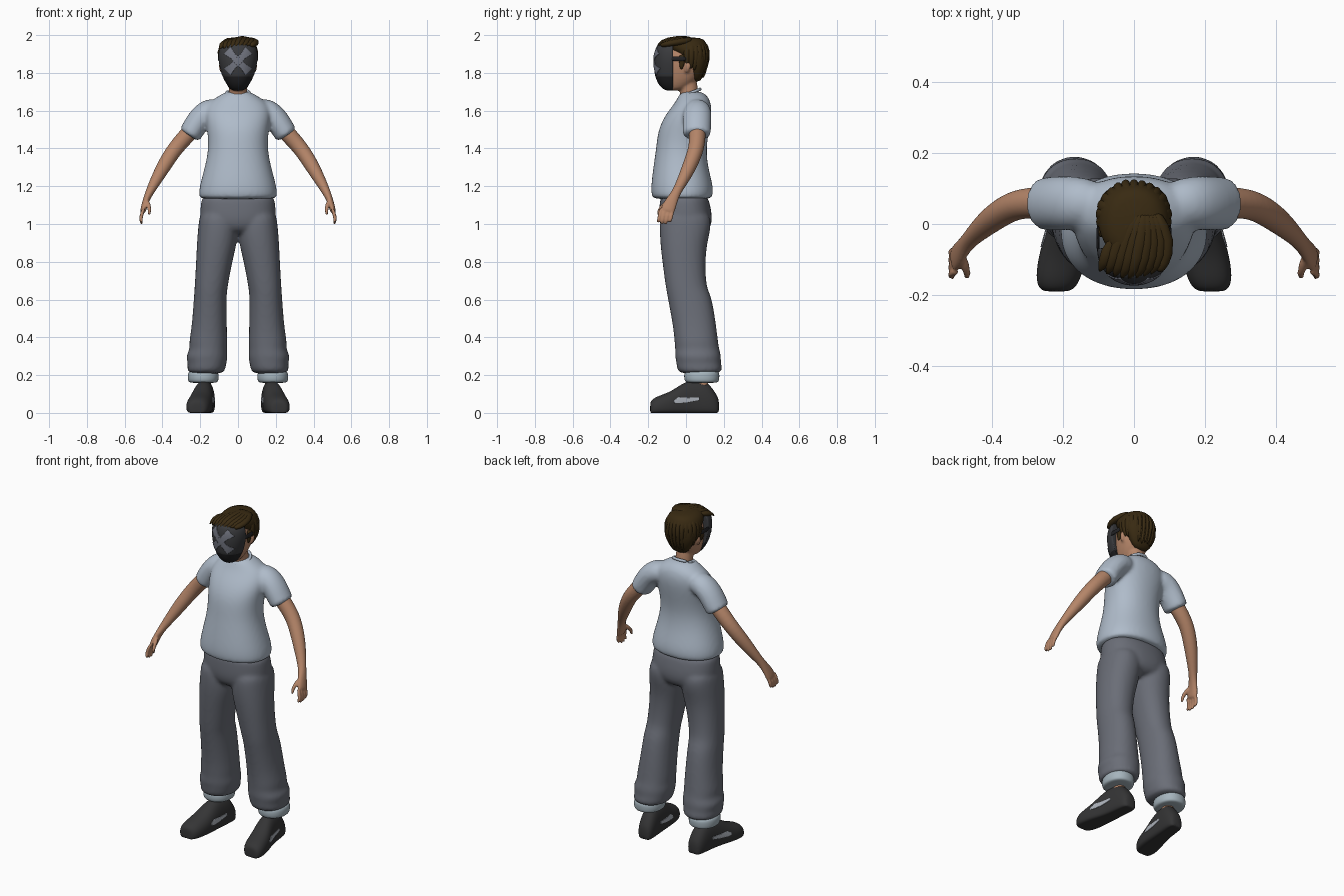
import bpy, bmesh, math, random
from mathutils import Vector

if "Cube" in bpy.data.objects:
    bpy.data.objects.remove(bpy.data.objects["Cube"])
random.seed(4)


def material(name, r, g, b):
    m = bpy.data.materials.new(name)
    m.use_nodes = True
    m.diffuse_color = (r, g, b, 1)
    node = next(n for n in m.node_tree.nodes if n.type == 'BSDF_PRINCIPLED')
    node.inputs["Base Color"].default_value = (r, g, b, 1)
    node.inputs["Roughness"].default_value = 0.8
    return m


SHIRT = material("pale_blue_cotton", .43, .50, .59)
PANTS = material("slate_grey_cloth", .145, .155, .185)
CUFF = material("pale_cuff", .38, .46, .51)
SKIN = material("skin", .46, .235, .14)
HAIR = material("dark_brown_hair", .04, .023, .006)
SHOE = material("charcoal_shoe", .035, .035, .036)
PANEL = material("light_grey_panel", .42, .45, .50)
MASK = material("dark_grey_mask", .042, .043, .047)
CHIN = material("black_mask", .016, .016, .018)
CROSS = material("grey_cross", .17, .18, .22)


# ---- helpers ----
def loft(bm, rings, sides=16, power=2.0):
    """Skin rings given as (centre, half axis u, half axis v) into a closed body."""
    loops = []
    for c, u, v in rings:
        loop = []
        for i in range(sides):
            a = math.tau * i / sides
            cs, sn = math.cos(a), math.sin(a)
            k = (abs(cs) ** power + abs(sn) ** power) ** (-1 / power)
            loop.append(bm.verts.new(c + u * cs * k + v * sn * k))
        loops.append(loop)
    for a, b in zip(loops, loops[1:]):
        for i in range(sides):
            j = (i + 1) % sides
            bm.faces.new((a[i], a[j], b[j], b[i]))
    bm.faces.new(loops[0])
    bm.faces.new(loops[-1])


def stack(bm, rows, side=1, power=2.3):
    """Horizontal rings from rows of (z, x0, x1, y0, y1)."""
    loft(bm, [(Vector((side * (x0 + x1) / 2, (y0 + y1) / 2, z)),
               Vector(((x1 - x0) / 2, 0, 0)), Vector((0, (y1 - y0) / 2, 0)))
              for z, x0, x1, y0, y1 in rows], power=power)


def tube(bm, points, side=1, sides=12):
    """Rings across a path of (x, y, z, half depth, half width)."""
    path = [Vector((side * p[0], p[1], p[2])) for p in points]
    rings = []
    for i, p in enumerate(points):
        t = (path[min(i + 1, len(path) - 1)] - path[max(i - 1, 0)]).normalized()
        ref = Vector((0, 1, 0)) if abs(t.y) < .8 else Vector((1, 0, 0))
        u = (ref - t * ref.dot(t)).normalized()
        rings.append((path[i], u * p[3], t.cross(u) * p[-1]))
    loft(bm, rings, sides)


def finish(bm, name, mat, voxel=0, levels=2):
    bmesh.ops.recalc_face_normals(bm, faces=bm.faces)
    me = bpy.data.meshes.new(name)
    bm.to_mesh(me)
    bm.free()
    me.materials.append(mat)
    for p in me.polygons:
        p.use_smooth = True
    ob = bpy.data.objects.new(name, me)
    bpy.context.collection.objects.link(ob)
    if levels:
        sub = ob.modifiers.new("round", 'SUBSURF')
        sub.levels = sub.render_levels = levels
    if voxel:
        rm = ob.modifiers.new("merge", 'REMESH')
        rm.mode, rm.voxel_size, rm.use_smooth_shade = 'VOXEL', voxel, True
        sm = ob.modifiers.new("relax", 'SMOOTH')
        sm.factor, sm.iterations = .5, 4
    return ob


def plate(name, mat, target, corners):
    """Thin strip from pairs of points, laid onto a target surface."""
    bm = bmesh.new()
    pairs = [[bm.verts.new(p) for p in pair] for pair in corners]
    for (a, b), (c, d) in zip(pairs, pairs[1:]):
        bm.faces.new((a, b, d, c))
    ob = finish(bm, name, mat, levels=0)
    sub = ob.modifiers.new("divide", 'SUBSURF')
    sub.subdivision_type = 'SIMPLE'
    sub.levels = sub.render_levels = 4
    wrap = ob.modifiers.new("lay", 'SHRINKWRAP')
    wrap.wrap_method, wrap.target = 'PROJECT', target
    wrap.use_project_x = target.name.endswith("shoe")
    wrap.use_project_y = not wrap.use_project_x
    wrap.use_negative_direction = wrap.use_positive_direction = True
    thick = ob.modifiers.new("thickness", 'SOLIDIFY')
    thick.thickness, thick.offset = .006, 0


SIDES = ((1, "left"), (-1, "right"))

# ---- shirt: torso and both sleeves merged ----
bm = bmesh.new()
torso = [(1.13, .2, -.17, .13), (1.145, .212, -.185, .145), (1.2, .207, -.188, .147),
         (1.3, .178, -.175, .118), (1.4, .157, -.16, .108), (1.5, .165, -.15, .125),
         (1.58, .18, -.11, .138), (1.64, .165, -.06, .135), (1.68, .1, -.04, .115),
         (1.705, .058, -.02, .075)]
stack(bm, [(z, -w, w, y0, y1) for z, w, y0, y1 in torso])
for s, _ in SIDES:
    tube(bm, [(.08, .06, 1.61, .06), (.16, .06, 1.6, .078, .07), (.205, .058, 1.555, .08, .068),
              (.245, .057, 1.49, .078, .064), (.256, .057, 1.474, .077, .063),
              (.26, .057, 1.468, .06, .05)], s)
finish(bm, "shirt", SHIRT, .011)
bm = bmesh.new()
collar = []
for i in range(25):
    a = math.tau * i / 24
    collar.append((.06 * math.sin(a), .02 - .055 * math.cos(a), 1.692 - .022 * math.cos(a), .009))
tube(bm, collar, sides=8)
finish(bm, "collar", SHIRT, levels=1)

# ---- trousers: hips and both legs merged ----
bm = bmesh.new()
hips = [(1.16, .19, -.135, .11), (1.12, .198, -.14, .125), (1.05, .204, -.145, .14),
        (.99, .2, -.14, .138), (.94, .15, -.1, .1)]
stack(bm, [(z, -w, w, y0, y1) for z, w, y0, y1 in hips], power=2.5)
leg = [(1.08, .02, .2, -.13, .12), (1.0, -.005, .211, -.143, .14), (.9, .003, .219, -.138, .113),
       (.8, .03, .223, -.127, .103), (.66, .055, .231, -.108, .108), (.62, .06, .234, -.1, .138),
       (.45, .058, .246, -.068, .163), (.37, .055, .262, -.062, .172), (.335, .058, .255, -.058, .178),
       (.3, .052, .28, -.06, .188), (.265, .06, .265, -.052, .185), (.23, .065, .272, -.05, .196),
       (.205, .08, .26, -.03, .18)]
for s, _ in SIDES:
    stack(bm, leg, s)
finish(bm, "trousers", PANTS, .011)

shoe_rows = [(-.19, .218, .03, .05), (-.183, .217, .05, .07), (-.15, .212, .066, .09),
             (-.08, .2, .067, .112), (-.01, .186, .058, .165), (.05, .178, .053, .178),
             (.11, .172, .052, .17), (.155, .168, .046, .11), (.176, .166, .03, .07)]
for s, tag in SIDES:
    # ---- turned-up cuff, ankle and shoe ----
    bm = bmesh.new()
    stack(bm, [(.158, .118, .25, .01, .16), (.165, .104, .266, -.008, .176),
               (.19, .1, .268, -.012, .178), (.215, .103, .266, -.01, .178),
               (.226, .12, .25, .01, .16)], s)
    finish(bm, tag + "_cuff", CUFF)
    bm = bmesh.new()
    stack(bm, [(.1, .14, .21, .04, .12), (.2, .14, .21, .04, .12)], s)
    finish(bm, tag + "_ankle", SKIN)
    bm = bmesh.new()
    loft(bm, [(Vector((s * x, y, h * .35)), Vector((w, 0, 0)), Vector((0, 0, h * .65)))
              for y, x, w, h in shoe_rows], power=2.4)
    for v in bm.verts:
        v.co.z = max(v.co.z, 0)
    shoe = finish(bm, tag + "_shoe", SHOE)
    for label, x in (("outer", .4), ("inner", 0)):
        plate(f"{tag}_{label}_shoe_panel", PANEL, shoe,
              [((s * x, y, z - h), (s * x, y, z + h)) for y, z, h in
               ((-.065, .06, .006), (-.04, .067, .016), (.01, .068, .012), (.07, .075, .007))])

    # ---- arm, palm and fingers merged ----
    bm = bmesh.new()
    tube(bm, [(.19, .06, 1.56, .045), (.26, .06, 1.48, .047), (.33, .058, 1.405, .043),
              (.385, .025, 1.32, .041), (.43, -.012, 1.24, .033), (.468, -.05, 1.17, .023),
              (.487, -.075, 1.125, .033, .018), (.5, -.095, 1.08, .04, .017),
              (.505, -.1, 1.06, .037, .014)], s)
    for i in range(4):
        y, dz = -.07 - .021 * i, (.012, 0, 0, .01)[i]
        tube(bm, [(.498, y, 1.085, .011), (.512, y - .006, 1.045, .011),
                  (.515, y - .012, 1.02, .01), (.507, y - .018, .997 + dz, .008)], s, 8)
    tube(bm, [(.485, -.085, 1.125, .014), (.473, -.12, 1.1, .013),
              (.468, -.142, 1.075, .011), (.47, -.15, 1.045, .008)], s, 8)
    finish(bm, tag + "_arm", SKIN, .005)

# ---- neck, head and ears ----
bm = bmesh.new()
tube(bm, [(0, .03, 1.62, .055), (0, .015, 1.7, .05), (0, .005, 1.8, .05)])
head = [(1.705, .035, -.09, -.03), (1.725, .055, -.105, .02), (1.77, .075, -.115, .07),
        (1.83, .087, -.12, .095), (1.9, .09, -.11, .1), (1.96, .06, -.07, .06)]
stack(bm, [(z, -w, w, y0, y1) for z, w, y0, y1 in head])
for s, _ in SIDES:
    tube(bm, [(.083, .0, 1.8, .01), (.092, .008, 1.82, .017, .009), (.094, .012, 1.845, .018, .009),
              (.086, .01, 1.86, .01)], s, 8)
finish(bm, "head", SKIN, .007)

# ---- hair: cap plus swept locks ----
bm = bmesh.new()
cap = [(1.75, .04, .035, .075), (1.8, .076, .02, .1), (1.85, .096, .005, .116),
       (1.89, .103, -.04, .12), (1.93, .105, -.1, .118), (1.965, .092, -.105, .108),
       (1.99, .06, -.07, .08)]
stack(bm, [(z, -w, w, y0, y1) for z, w, y0, y1 in cap])
for i in range(9):      # fringe swept to one side
    t = i / 8
    x = -.085 + .165 * t
    tube(bm, [(.03 + x * .3, .04, 1.975, .022), (x + .02, -.05, 1.983 - abs(x) * .25, .024, .018),
              (x, -.115 - .02 * math.sin(math.pi * t), 1.963 - abs(x) * .15, .022, .018),
              (x - .012, -.135 - .02 * math.sin(math.pi * t), 1.925 + .02 * t, .008)], sides=8)
for i in range(15):     # locks falling round the back
    a = math.pi * (i / 14 * 1.1 - .05)
    c, n = math.cos(a), math.sin(a)
    k = random.uniform(.97, 1.05)
    tube(bm, [(.045 * c, .02 + .045 * n, 1.975, .02), (.092 * c * k, .02 + .085 * n, 1.94, .022, .016),
              (.1 * c, .02 + .095 * n * k, 1.88, .02, .014),
              (.08 * c, .02 + .07 * n, 1.83 - .06 * n + random.uniform(-.01, .01), .008)], sides=8)
for s, _ in SIDES:      # sideburns
    tube(bm, [(.09, -.02, 1.9, .022, .014), (.092, -.02, 1.86, .018, .01),
              (.087, -.026, 1.815, .008)], s, 8)
finish(bm, "hair", HAIR, levels=1)

# ---- face mask with a darker chin, flat at the back ----
bm = bmesh.new()
mask = [(1.705, .025, .03), (1.715, .042, .055), (1.745, .066, .082), (1.788, .086, .096),
        (1.792, .088, .097), (1.85, .104, .103), (1.9, .107, .101), (1.94, .098, .09), (1.96, .07, .07)]
stack(bm, [(z, -w, w, -.07 - d, -.07 + d) for z, w, d in mask], power=2.2)
for v in bm.verts:
    v.co.y = min(v.co.y, -.068)
face_mask = finish(bm, "face_mask", MASK)
face_mask.data.materials.append(CHIN)
for p in face_mask.data.polygons:
    p.material_index = int(p.center.z < 1.789)
for s, tag in SIDES:    # crossed bars, wider at the ends
    bar = []
    for t, h in ((-1, .018), (-.45, .011), (0, .015), (.45, .011), (1, .018)):
        x, z = .056 * t * s, 1.862 + .056 * t
        bar.append(((x - h * s, -.3, z + h), (x + h * s, -.3, z - h)))
    plate(tag + "_cross_bar", CROSS, face_mask, bar)
    bm = bmesh.new()
    tube(bm, [(.1, -.085, 1.875, .005, .014), (.102, -.04, 1.875, .005, .014),
              (.1, .005, 1.875, .005, .014)], s, 8)
    finish(bm, tag + "_strap", CHIN, levels=1)
